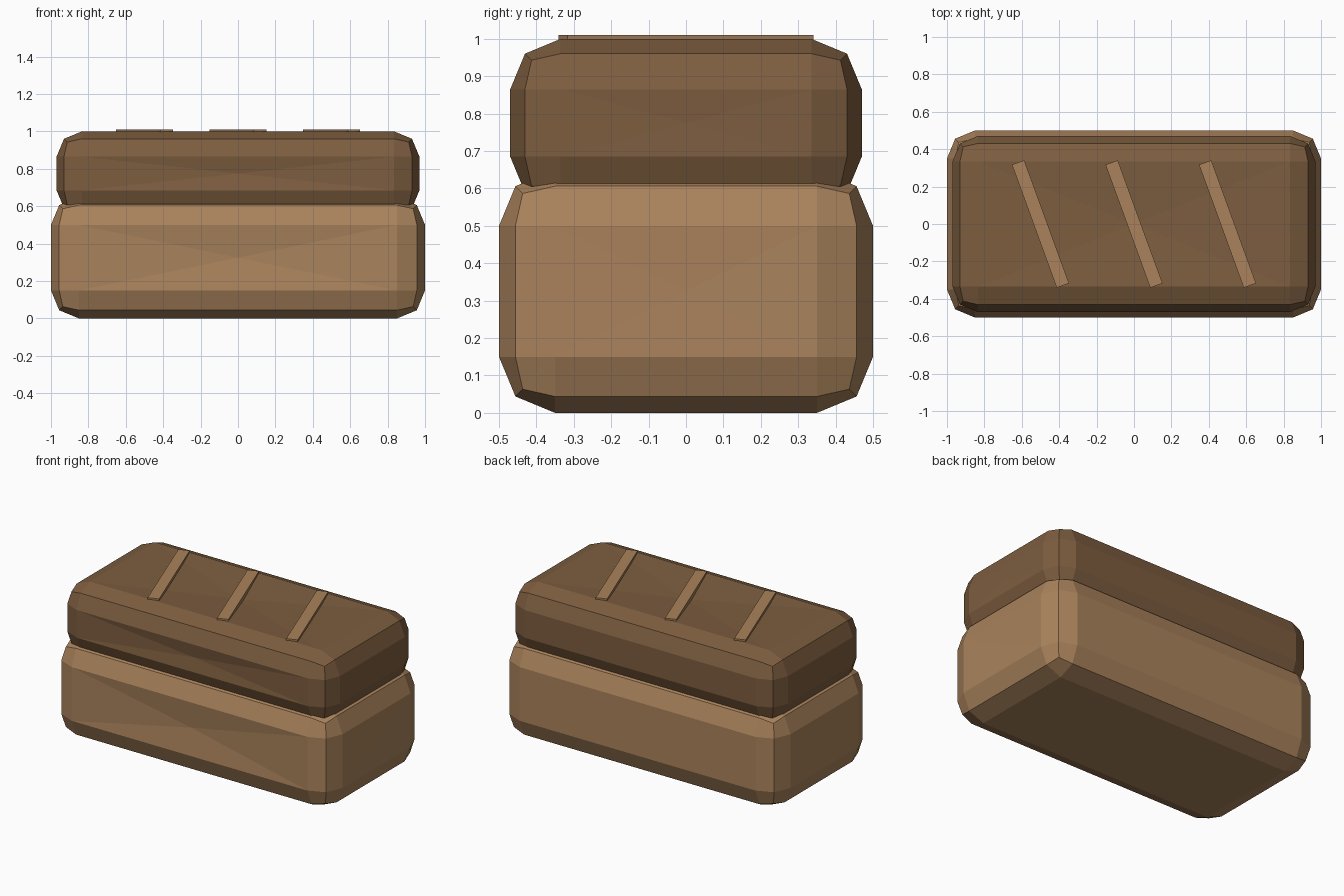
import bpy, bmesh, math
from mathutils import Vector, Matrix

if "Cube" in bpy.data.objects:
    bpy.data.objects.remove(bpy.data.objects["Cube"])


def material(name, rgb):
    m = bpy.data.materials.new(name)
    m.diffuse_color = (*rgb, 1)
    m.use_nodes = True
    m.node_tree.nodes["Principled BSDF"].inputs["Base Color"].default_value = m.diffuse_color
    return m


golden = material("golden_crust", (0.40, 0.226, 0.106))
brown = material("brown_crust", (0.205, 0.110, 0.050))


def block(name, size, centre, mat, bevel=0, dents=(), angle=0):
    """Box with two-step rounded edges; dents = (outward direction, depth)."""
    bm = bmesh.new()
    bmesh.ops.create_cube(bm, size=1)
    bmesh.ops.scale(bm, vec=size, verts=bm.verts)
    if bevel:
        bmesh.ops.bevel(bm, geom=bm.edges[:], offset=bevel, segments=2,
                        profile=0.5, affect='EDGES', clamp_overlap=True)
    bm.normal_update()
    for d, depth in dents:
        d = Vector(d)
        flat = max((f for f in bm.faces if f.normal.dot(d) > 0.999),
                   key=lambda f: f.calc_area())
        mid = bmesh.ops.poke(bm, faces=[flat])["verts"][0]
        mid.co -= d * depth
        bm.normal_update()
    bmesh.ops.transform(bm, verts=bm.verts,
                        matrix=Matrix.Translation(centre) @ Matrix.Rotation(angle, 4, 'Z'))
    me = bpy.data.meshes.new(name)
    bm.to_mesh(me)
    bm.free()
    me.materials.append(mat)
    ob = bpy.data.objects.new(name, me)
    bpy.context.collection.objects.link(ob)
    return ob


# Loaf body, with a slightly sunken front
block("loaf_base", (2, 1, 0.65), (0, 0, 0.325), golden, 0.15,
      [((0, -1, 0), 0.02), ((1, 0, 0), 0.004)])

# Darker upper crust, sunken a little on front and top
block("loaf_top", (1.94, 0.94, 0.45), (0, 0, 0.775), brown, 0.135,
      [((0, -1, 0), 0.015), ((0, 0, 1), 0.02), ((1, 0, 0), 0.004)])

# Three slanted score marks
for i, x in enumerate((-0.5, 0, 0.5)):
    block(f"score_mark_{i + 1}", (0.07, 0.7, 0.04), (x, 0, 0.99), golden,
          angle=math.radians(20))
